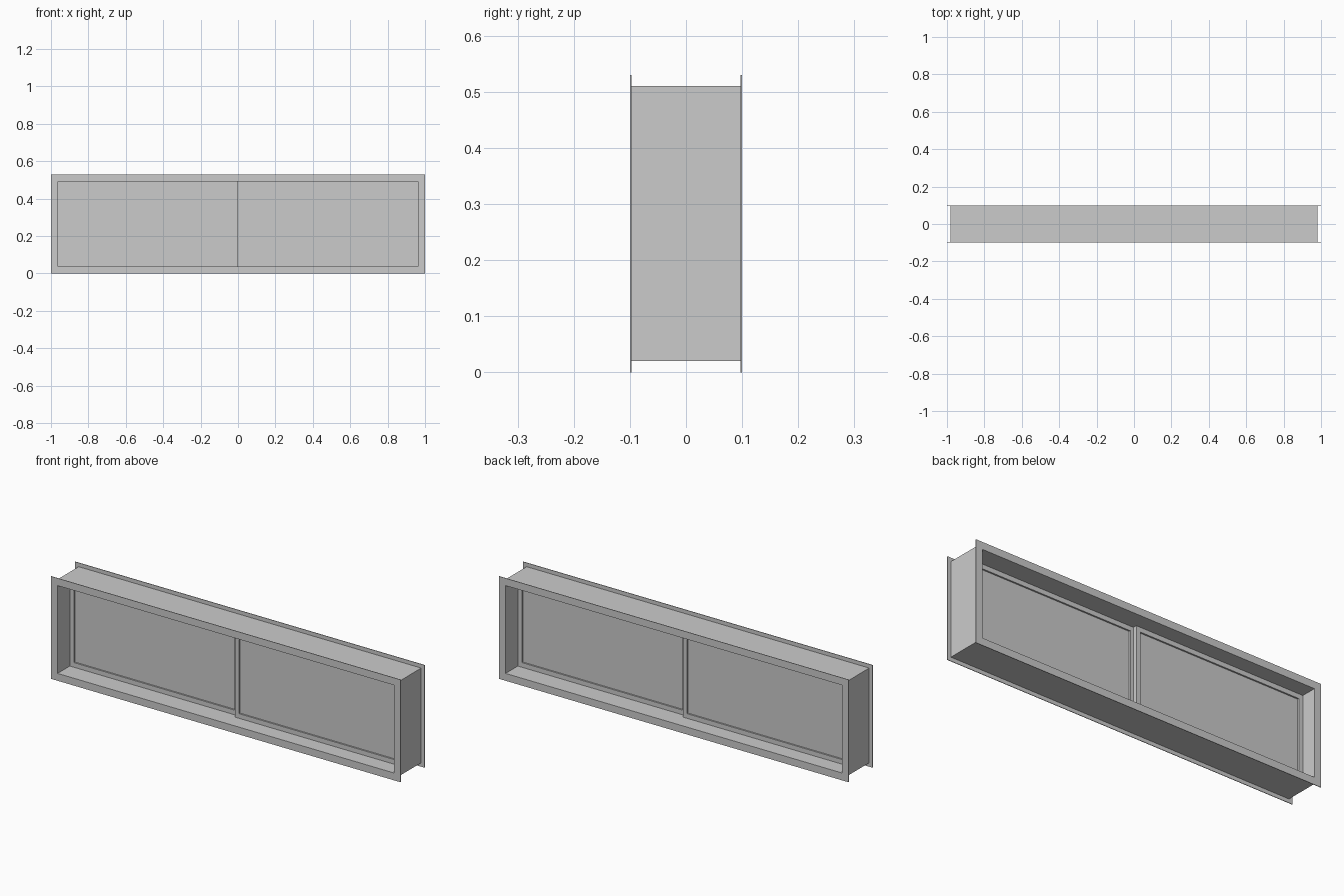
import bpy, bmesh

if "Cube" in bpy.data.objects:
    bpy.data.objects.remove(bpy.data.objects["Cube"])

H = 0.53          # overall height
OPEN = 0.038      # inset of the clear opening


def ring(name, x0, x1, z0, z1, border, y0, y1):
    """Rectangular frame in the xz plane, extruded from y0 to y1."""
    bm = bmesh.new()
    loops = []
    for inset, y in ((0, y0), (0, y1), (border, y1), (border, y0)):
        a, b, c, d = x0 + inset, x1 - inset, z0 + inset, z1 - inset
        loops.append([bm.verts.new((x, y, z))
                      for x, z in ((a, c), (b, c), (b, d), (a, d))])
    for i in range(4):
        p, q = loops[i], loops[(i + 1) % 4]
        for j in range(4):
            k = (j + 1) % 4
            bm.faces.new((p[j], p[k], q[k], q[j]))
    bmesh.ops.recalc_face_normals(bm, faces=bm.faces)
    return finish(name, bm)


def box(name, x0, x1, y0, y1, z0, z1):
    bm = bmesh.new()
    bmesh.ops.create_cube(bm, size=1)
    for v in bm.verts:
        v.co = ((x0 + x1) / 2 + v.co.x * (x1 - x0),
                (y0 + y1) / 2 + v.co.y * (y1 - y0),
                (z0 + z1) / 2 + v.co.z * (z1 - z0))
    return finish(name, bm)


def finish(name, bm):
    me = bpy.data.meshes.new(name)
    bm.to_mesh(me)
    bm.free()
    ob = bpy.data.objects.new(name, me)
    bpy.context.collection.objects.link(ob)
    return ob


# deep window lining
ring("window_lining", -0.98, 0.98, 0.02, H - 0.02, OPEN - 0.02, -0.097, 0.097)

# thin flat trims on both faces
ring("front_trim", -1, 1, 0, H, OPEN, -0.1, -0.097)
ring("back_trim", -1, 1, 0, H, OPEN, 0.097, 0.1)

# two sliding sashes on neighbouring tracks, each with a pane
EDGE, STILE = 1 - OPEN, 0.024
for side, x0, x1, y0 in (("left", -EDGE, 0.003, 0.0), ("right", -0.003, EDGE, -0.02)):
    ring(side + "_sash", x0, x1, OPEN, H - OPEN, STILE, y0, y0 + 0.02)
    box(side + "_pane", x0 + STILE, x1 - STILE, y0 + 0.008, y0 + 0.012,
        OPEN + STILE, H - OPEN - STILE)
